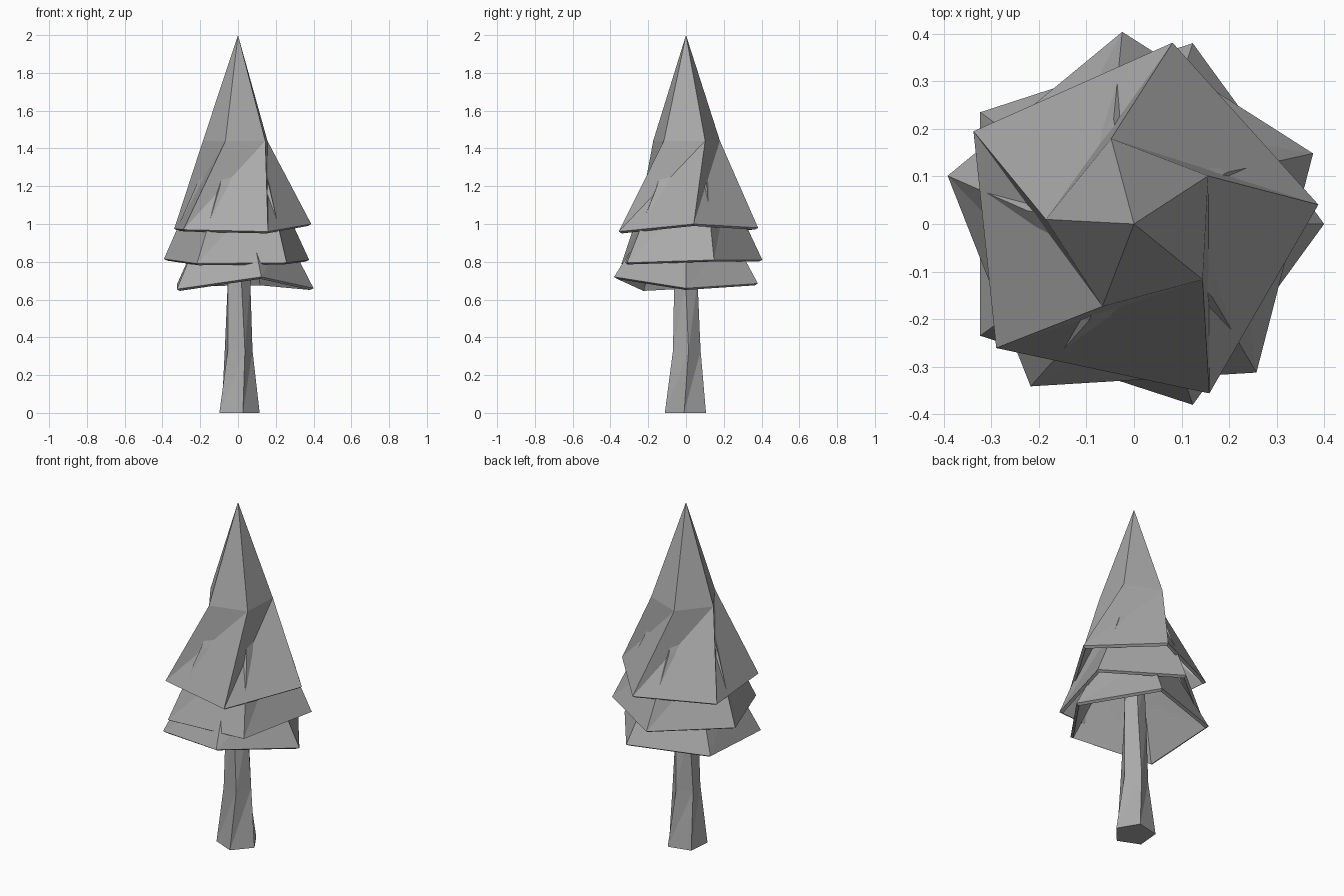
import bpy, bmesh
from math import cos, sin, radians

cube = bpy.data.objects.get("Cube")
if cube:
    bpy.data.objects.remove(cube, do_unlink=True)

SIDES = 5

grey = bpy.data.materials.new("plain_grey")
grey.use_nodes = True
grey.diffuse_color = (0.4, 0.4, 0.4, 1)
bsdf = grey.node_tree.nodes["Principled BSDF"]
bsdf.inputs["Base Color"].default_value = grey.diffuse_color
bsdf.inputs["Roughness"].default_value = 0.9


def ring(bm, radius, angle, heights):
    """Five-sided ring, turned by angle, with one height per corner."""
    verts = []
    for i, z in enumerate(heights):
        a = radians(angle + i * 360 / SIDES)
        verts.append(bm.verts.new((radius * cos(a), radius * sin(a), z)))
    return verts


def bridge(bm, low, high):
    """Join two rings with triangles folded inward along the twist."""
    for i in range(SIDES):
        j = (i + 1) % SIDES
        bm.faces.new((low[i], low[j], high[j]))
        bm.faces.new((low[i], high[j], high[i]))


def finish(bm, name):
    bmesh.ops.recalc_face_normals(bm, faces=bm.faces)
    mesh = bpy.data.meshes.new(name)
    bm.to_mesh(mesh)
    bm.free()
    mesh.materials.append(grey)
    obj = bpy.data.objects.new(name, mesh)
    bpy.context.collection.objects.link(obj)
    return obj


def foliage(name, rim, middle, apex):
    """Hollow twisted cone with an uneven rim and a thin wall."""
    bm = bmesh.new()
    low, high = ring(bm, *rim), ring(bm, *middle)
    bridge(bm, low, high)
    tip = bm.verts.new((0, 0, apex))
    for i in range(SIDES):
        bm.faces.new((high[i], high[(i + 1) % SIDES], tip))
    obj = finish(bm, name)
    wall = obj.modifiers.new("wall", 'SOLIDIFY')
    wall.thickness = 0.02
    wall.offset = -1


# Foliage tiers: rim and middle rings as radius, turn, corner heights
foliage("top_foliage",
        (0.39, 6, (1.0, 0.98, 0.975, 0.97, 0.96)),
        (0.186, 33, [1.44] * SIDES), 2.0)
foliage("middle_foliage",
        (0.405, 21.5, (0.81, 0.81, 0.815, 0.79, 0.795)),
        (0.225, 29, [1.2] * SIDES), 1.75)
foliage("lower_foliage",
        (0.4, 0, (0.66, 0.685, 0.68, 0.655, 0.72)),
        (0.25, 0, [0.95] * SIDES), 1.4)

# Trunk: twisted five-sided column
bm = bmesh.new()
rings = [ring(bm, r, a, [z] * SIDES) for r, a, z in
         ((0.115, -5, 0), (0.078, 10, 0.33), (0.065, -2, 0.7), (0.055, -8, 0.95))]
for low, high in zip(rings, rings[1:]):
    bridge(bm, low, high)
bm.faces.new(rings[0])
bm.faces.new(rings[-1])
finish(bm, "trunk")
